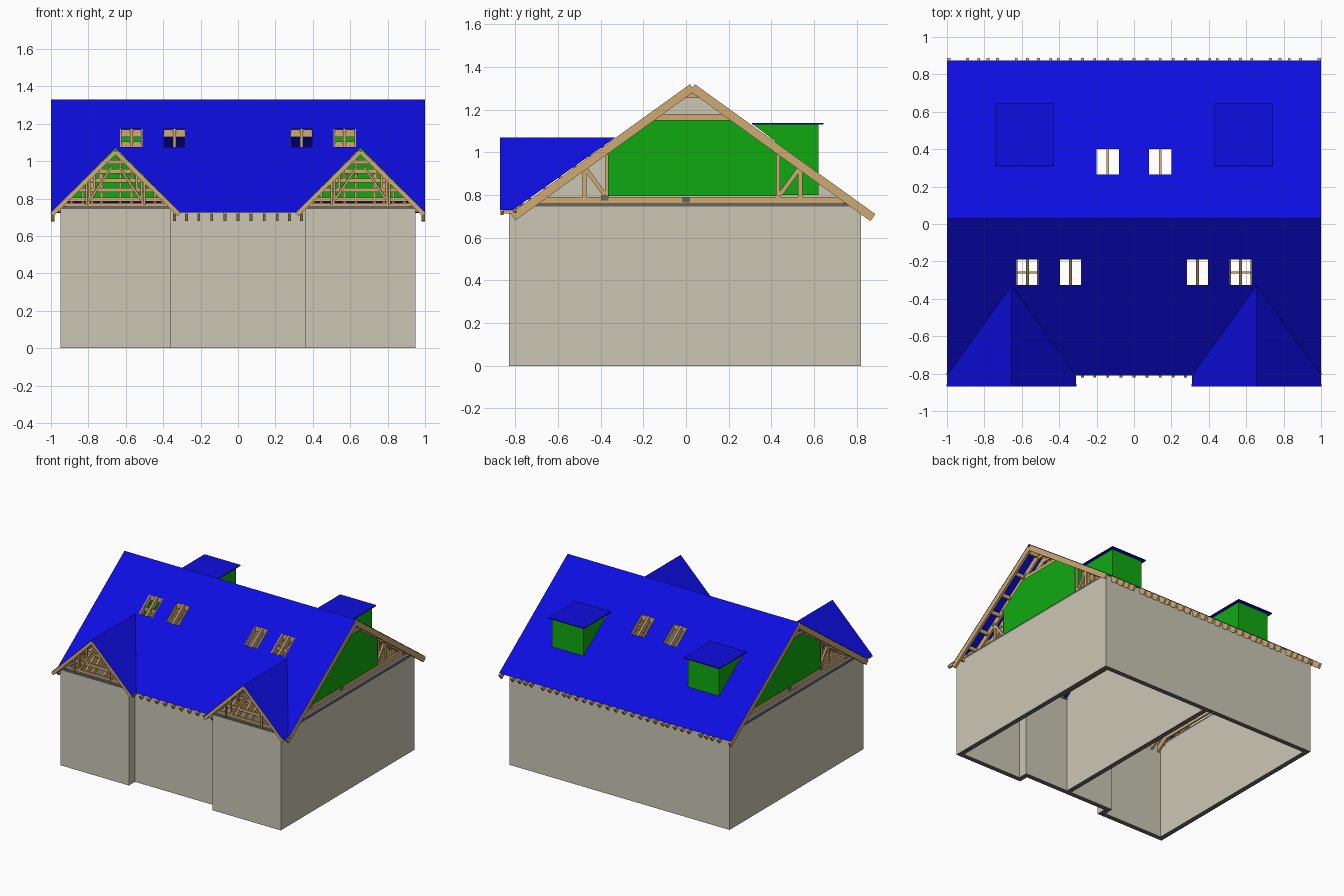
import bpy, bmesh
from mathutils import Vector as V

if "Cube" in bpy.data.objects:
    bpy.data.objects.remove(bpy.data.objects["Cube"])

def mat(name, c):
    m = bpy.data.materials.new(name)
    m.diffuse_color = (*c, 1)
    m.use_nodes = True
    m.node_tree.nodes["Principled BSDF"].inputs["Base Color"].default_value = m.diffuse_color
    return m

BLUE = mat("roof blue", (0.004, 0.004, 0.75))
GREEN = mat("lining green", (0.005, 0.40, 0.005))
WALL = mat("wall beige", (0.60, 0.565, 0.46))
WOOD = mat("timber tan", (0.62, 0.40, 0.17))
GREY = mat("plate grey", (0.14, 0.14, 0.14))

def finish(name, bm, *mats):
    me = bpy.data.meshes.new(name)
    bm.to_mesh(me)
    bm.free()
    for m in mats:
        me.materials.append(m)
    ob = bpy.data.objects.new(name, me)
    bpy.context.collection.objects.link(ob)
    return ob

def poly(bm, pts):
    return bm.faces.new([bm.verts.new(p) for p in pts])

def beam(bm, p, q, w, d, side):
    """Timber from p to q: width w along side, depth d across it."""
    p, q, s = V(p), V(q), V(side)
    n = (q - p).normalized().cross(s).normalized() * d / 2
    s = s * w / 2
    v = [bm.verts.new(c + a * s + b * n) for c in (p, q)
         for a, b in ((-1, -1), (1, -1), (1, 1), (-1, 1))]
    for f in ((0, 1, 2, 3), (7, 6, 5, 4), (0, 4, 5, 1), (1, 5, 6, 2), (2, 6, 7, 3), (3, 7, 4, 0)):
        bm.faces.new([v[i] for i in f])

X, Y, Z = (1, 0, 0), (0, 1, 0), (0, 0, 1)
RY, RZ, SL = 0.03, 1.33, 0.72            # main ridge and slope
F, B = -0.81, 0.875                      # front and back eaves
WX, WZ, WH, WS = 0.655, 1.07, 0.345, 0.985   # wing ridge, half width, slope
def roof(y, drop=0.0):
    return RZ - SL * abs(y - RY) - drop

# outer walls, with grey cut edges
bm = bmesh.new()
out = [(-.95, -.83), (-.36, -.83), (-.36, -.755), (.36, -.755),
       (.36, -.83), (.95, -.83), (.95, .82), (-.95, .82)]
lo = [bm.verts.new((x, y, 0)) for x, y in out]
hi = [bm.verts.new((x, y, .745)) for x, y in out]
for i in range(8):
    j = (i + 1) % 8
    bm.faces.new((lo[i], lo[j], hi[j], hi[i]))
ob = finish("outer_walls", bm, WALL, GREY)
m = ob.modifiers.new("thickness", 'SOLIDIFY')
m.thickness, m.offset, m.use_even_offset, m.material_offset_rim = .038, -1, True, 1

# dividing wall, running up under the roof
bm = bmesh.new()
d = .03
f = poly(bm, [(-.019, y, z) for y, z in ((-.72, 0), (.785, 0), (.785, roof(.785, d)),
              (RY, RZ - d), (-.72, roof(-.72, d)))])
r = bmesh.ops.extrude_face_region(bm, geom=[f])
bmesh.ops.translate(bm, vec=(.038, 0, 0), verts=[v for v in r['geom'] if isinstance(v, bmesh.types.BMVert)])
bmesh.ops.recalc_face_normals(bm, faces=bm.faces)
for f in bm.faces:
    f.material_index = int(f.calc_center_median().z < .001)
finish("dividing_wall", bm, WALL, GREY)

# main roof slopes, cut for skylights, dormers and wing valleys
FRONT_SKY = [(.28, .395), (.51, .63)]
BACK_SKY = [(.08, .2)]
DORMER = (.45, .72)

def slope(name, eave, sky, y0, y1, extra, hole):
    bm = bmesh.new()
    poly(bm, [(-1, eave, roof(eave)), (1, eave, roof(eave)), (1, RY, RZ), (-1, RY, RZ)])
    cuts = [((0, y, 0), Y) for y in (y0, y1)]
    for s in (-1, 1):
        cuts += [((s * x, 0, 0), X) for ab in sky for x in ab]
        cuts += [((s * p[0], p[1], 0), (s * n[0], n[1], 0)) for p, n in extra]
    for co, no in cuts:
        bmesh.ops.bisect_plane(bm, geom=bm.verts[:] + bm.edges[:] + bm.faces[:], plane_co=co, plane_no=V(no).normalized())
    dead = []
    for f in bm.faces:
        c = f.calc_center_median()
        if hole(abs(c.x), c.y) or y0 < c.y < y1 and any(a < abs(c.x) < b for a, b in sky):
            dead.append(f)
    bmesh.ops.delete(bm, geom=dead, context='FACES')
    bmesh.ops.recalc_face_normals(bm, faces=bm.faces)
    if bm.faces[:] and sum(f.normal.z for f in bm.faces) < 0:
        bmesh.ops.reverse_faces(bm, faces=bm.faces)
    finish(name, bm, BLUE)

k = WH / .48
slope("front_roof", F, FRONT_SKY, -.325, -.19,
      [((WX, -.33), (1, k)), ((WX, -.33), (-1, k))],
      lambda x, y: abs(x - WX) < (-.33 - y) * k)
slope("back_roof", B, BACK_SKY, .265, .40,
      [((0, .31), (0, 1)), ((0, .62), (0, 1)), ((DORMER[0], 0), (1, 0)), ((DORMER[1], 0), (1, 0))],
      lambda x, y: DORMER[0] < x < DORMER[1] and .31 < y < .62)

# wing roofs
bm = bmesh.new()
for s in (-1, 1):
    for t in (-1, 1):
        e = s * WX + t * WH
        pts = [(s * WX, -.87, WZ), (e, -.87, .73), (e, F, .73), (s * WX, -.33, WZ)]
        poly(bm, pts if t < 0 else pts[::-1])
finish("wing_roofs", bm, BLUE)
for f in bpy.data.objects["wing_roofs"].data.polygons:
    if f.normal.z < 0:
        f.flip()

# dormer lids and cheeks
lid, ch = bmesh.new(), bmesh.new()
for s in (-1, 1):
    beam(lid, (s * .585, .31, 1.134), (s * .585, .645, 1.134), .31, .008, X)
    a, b = s * DORMER[0], s * DORMER[1]
    for x in (a, b):
        poly(ch, [(x, .42, .8), (x, .62, .8), (x, .62, 1.13), (x, .315, 1.13), (x, .42, 1.05)])
    poly(ch, [(a, .62, .8), (b, .62, .8), (b, .62, 1.13), (a, .62, 1.13)])
finish("dormer_lids", lid, BLUE)
finish("dormer_cheeks", ch, GREEN)

# green attic lining: end walls and knee walls
bm = bmesh.new()
d = .045
for s in (-1, 1):
    x = s * .905
    poly(bm, [(x, -.365, .795), (x, .425, .795), (x, .425, roof(.425, d)), (x, .215, 1.15),
              (x, -.155, 1.15), (x, -.365, roof(-.365, d))])
def knee(a, b, y):
    z = roof(y, d)
    poly(bm, [(a, y, .795), (b, y, .795), (b, y, z), (a, y, z)])
knee(-.905, .905, -.365)
for a, b in ((-.905, -.72), (-.45, .45), (.72, .905)):
    knee(a, b, .425)
finish("attic_lining", bm, GREEN)

# main trusses with grey connector plates
bm, pl = bmesh.new(), bmesh.new()
half = [.07, .14, .21, .275, .34, .405, .445, .51, .57, .63, .73, .78, .83, .89]
D = .04
off = D / 2 * 1.232 + .003
def rafter(x, y0, y1, w=.015):
    beam(bm, (x, y0, roof(y0, off)), (x, y1, roof(y1, off)), w, D, X)

for x in [0] + half + [-h for h in half]:
    rafter(x, F, RY)
    in_dormer = DORMER[0] < abs(x) < DORMER[1]
    if in_dormer:
        rafter(x, RY, .31)
        rafter(x, .63, B)
    else:
        rafter(x, RY, B)
    beam(bm, (x, -.71, .772), (x, .765, .772), .015, .035, X)
    beam(bm, (x, -.175, 1.165), (x, .235, 1.165), .015, .03, X)
    beam(bm, (x, -.03, 1.265), (x, .09, 1.265), .015, .02, X)
    webs = [((-.475, .79), (-.475, .93)), ((-.37, .79), (-.37, 1.0)), ((-.475, .93), (-.38, .8))]
    if not in_dormer:
        webs += [((.535, .79), (.535, .93)), ((.43, .79), (.43, 1.0)), ((.535, .93), (.44, .8))]
    for (a, b), (c, e) in webs:
        beam(bm, (x, a, b), (x, c, e), .015, .02, X)
    for y, z in ((0, .777), (.755, .772), (-.38, .785), (-.13, 1.185), (.19, 1.185),
                 (-.48, .935), (-.375, 1.0), (.435, 1.0), (.54, .935), (RY, 1.29)):
        if not (in_dormer and y > .4):
            beam(pl, (x, y - .018, z), (x, y + .018, z), .018, .024, X)

# gable overhang ladders and barge rafters
for s in (-1, 1):
    rafter(s * .99, F, RY, .018)
    rafter(s * .99, RY, B, .018)
    for y in (-.75, -.67, -.55, -.42, -.3, -.15, 0, .06, .2, .35, .51, .585, .66, .8):
        beam(bm, (s * .89, y, roof(y, .025)), (s * .99, y, roof(y, .025)), .014, .03, Y)
    # skylight trimmers
    for sky, ys in ((FRONT_SKY, (-.335, -.18)), (BACK_SKY, (.255, .41))):
        for a, b in sky:
            for y in ys:
                beam(bm, (s * a, y, roof(y, .03)), (s * b, y, roof(y, .03)), .014, .04, Y)
    beam(bm, (s * .51, -.26, roof(-.26, .03)), (s * .63, -.26, roof(-.26, .03)), .01, .03, Y)
finish("main_trusses", bm, WOOD)
finish("connector_plates", pl, GREY)

# wing trusses, stepping up the main roof
bm = bmesh.new()
for s in (-1, 1):
    cx = s * WX
    for i, y in enumerate((-.862, -.80, -.73, -.66, -.59, -.52, -.45, -.39)):
        base = max(.765, roof(y) + .012)
        foot = .735 if i < 2 else base
        h = (WZ - foot) / WS
        for t in (-1, 1):
            beam(bm, (cx + t * h, y, foot - .02), (cx, y, WZ - .02), .014, .024, Y)
            if i < 5:
                hh = (WZ - base) / WS
                beam(bm, (cx + t * hh * .5, y, base), (cx + t * hh * .5, y, WZ - .5 * hh * WS - .02), .012, .012, Y)
                if 0 < i < 3:
                    beam(bm, (cx + t * hh * .5, y, base), (cx + t * .02, y, WZ - .1), .012, .012, Y)
        if i:
            h = (WZ - base) / WS - .03
            beam(bm, (cx - h, y, base), (cx + h, y, base), .014, .022, Y)
    for t in (-1, 1):                     # lookouts along the verge
        for u in (.05, .12, .19, .26, .33):
            x, z = cx + t * u, WZ - WS * u - .02
            beam(bm, (x, -.868, z), (x, -.79, z), .014, .022, X)
finish("wing_trusses", bm, WOOD)

# grey wall plates on top of the walls
bm = bmesh.new()
z = .75
beam(bm, (-.94, .795, z), (.94, .795, z), .04, .012, Y)
beam(bm, (-.36, -.735, z), (.36, -.735, z), .04, .012, Y)
for s in (-1, 1):
    beam(bm, (s * .93, -.825, z), (s * .93, .815, z), .036, .02, X)
    beam(bm, (s * .37, -.81, z), (s * .94, -.81, z), .036, .014, Y)
    beam(bm, (s * .378, -.825, z), (s * .378, -.72, z), .034, .014, X)
finish("wall_plates", bm, GREY)
